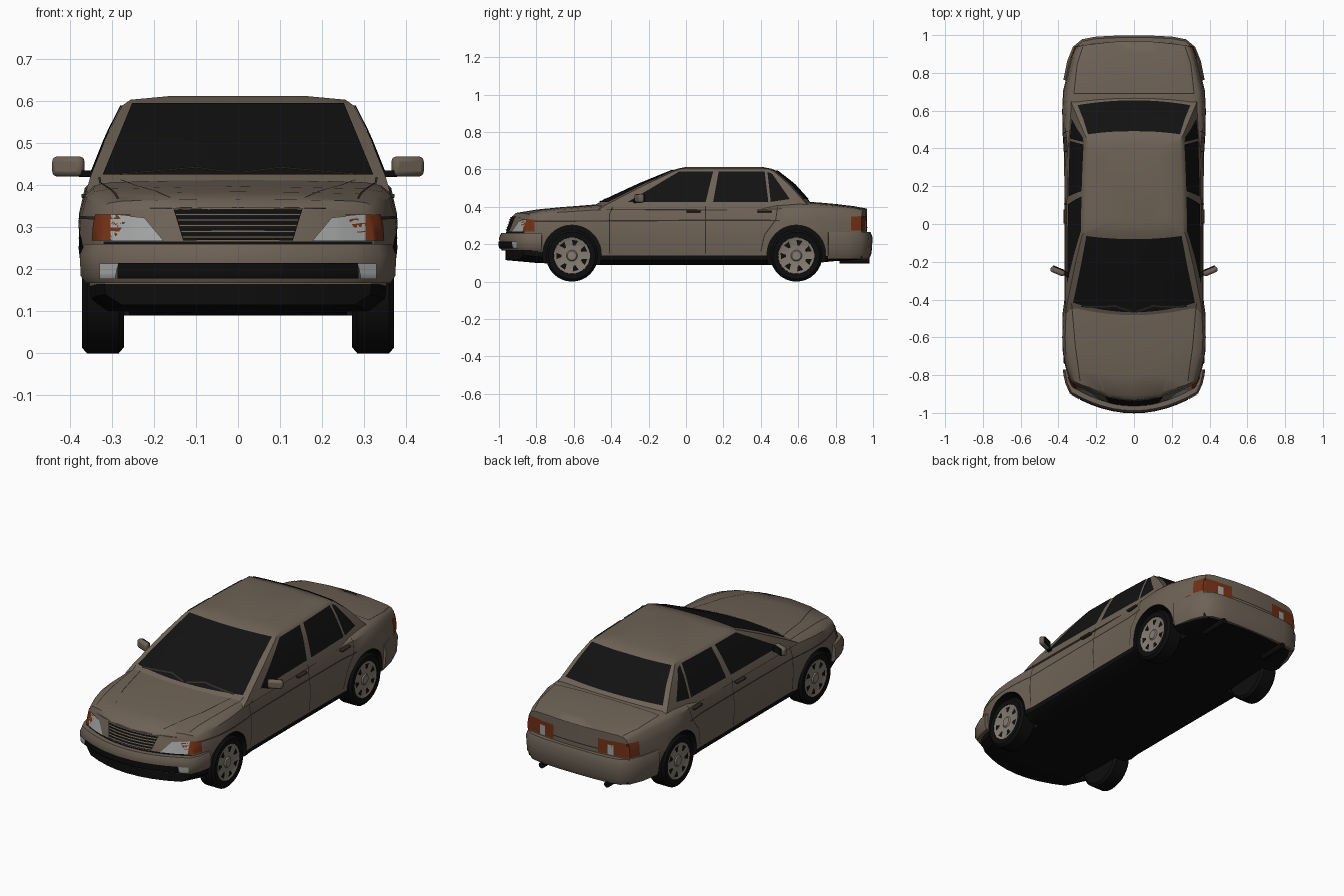
import bpy, bmesh, math
from mathutils import Vector
from mathutils.bvhtree import BVHTree

if "Cube" in bpy.data.objects:
    bpy.data.objects.remove(bpy.data.objects["Cube"])


def material(name, *rgb):
    m = bpy.data.materials.new(name)
    m.use_nodes = True
    m.diffuse_color = (*rgb, 1)
    m.node_tree.nodes["Principled BSDF"].inputs["Base Color"].default_value = (*rgb, 1)
    return m


paint = material("tan paint", .155, .122, .092)
black = material("black rubber", .004, .004, .004)
glass = material("dark glass", .006, .006, .006)
seam_mat = material("seam brown", .03, .025, .02)
lens = material("clear lens", .36, .37, .37)
amber = material("amber lens", .17, .03, .008)
alloy = material("wheel alloy", .23, .2, .165)


def make(name, verts, faces, mats, index=None, angle=35):
    """Build a clean smooth-shaded mesh object."""
    bm = bmesh.new()
    vs = [bm.verts.new(v) for v in verts]
    for i, f in enumerate(faces):
        face = bm.faces.new([vs[k] for k in f])
        face.material_index = index[i] if index else 0
    bmesh.ops.remove_doubles(bm, verts=bm.verts, dist=1e-5)
    bmesh.ops.dissolve_degenerate(bm, edges=bm.edges, dist=1e-5)
    bmesh.ops.recalc_face_normals(bm, faces=bm.faces)
    me = bpy.data.meshes.new(name)
    bm.to_mesh(me)
    bm.free()
    ob = bpy.data.objects.new(name, me)
    bpy.context.collection.objects.link(ob)
    for m in mats:
        me.materials.append(m)
    smooth(ob, angle)
    return ob


def smooth(ob, angle=35):
    bpy.ops.object.select_all(action='DESELECT')
    ob.select_set(True)
    bpy.context.view_layer.objects.active = ob
    bpy.ops.object.shade_smooth_by_angle(angle=math.radians(angle))


def loft(rings, caps=True):
    n = len(rings[0])
    verts = [p for r in rings for p in r]
    faces = [(j * n + i, j * n + (i + 1) % n, (j + 1) * n + (i + 1) % n, (j + 1) * n + i)
             for j in range(len(rings) - 1) for i in range(n)]
    if caps:
        faces += [tuple(range(n)), tuple(range(len(verts) - n, len(verts)))]
    return verts, faces


# Lower body: y, half width, bottom, sill, top, plan bow
stations = [(-.965, .325, .115, .165, .348, .1), (-.91, .343, .11, .165, .367, .09),
            (-.8, .362, .1, .16, .385, .04), (-.68, .38, .095, .15, .397, 0),
            (-.6, .384, .09, .14, .403, 0), (-.48, .379, .09, .14, .413, 0),
            (-.4, .368, .09, .14, .415, 0), (0, .368, .09, .14, .412, 0),
            (.4, .37, .09, .14, .415, 0), (.5, .381, .09, .14, .42, 0),
            (.6, .384, .095, .14, .426, 0), (.7, .377, .1, .14, .424, 0),
            (.8, .352, .11, .135, .415, 0), (.9, .33, .115, .135, .403, -.01),
            (.968, .312, .12, .135, .39, -.03)]


def half_profile(st):
    y, w, zb, zs, zt, bow = st
    up = [(1, 0), (.985, .48), (.95, .82), (.9, .92), (.8, .965), (.4, .99), (0, 1)]
    pts = [(0, zb), (.85, zb), (.97, (zb + zs) / 2), (.98, zs)]
    return pts + [(f, .25 + (zt - .25) * h) for f, h in up]


def body_point(st, f, z):
    y, w, bow = st[0], st[1], st[5]
    lean = .35 * max(0, z - .25) if st is stations[0] else 0
    return (f * w, y + bow * f * f + lean, z)


rings = []
for st in stations:
    half = half_profile(st)
    rings.append([body_point(st, f, z) for f, z in half] +
                 [body_point(st, -f, z) for f, z in half[-2:0:-1]])
verts, faces = loft(rings, False)
n = len(rings[0])
dark = [int(min(i, n - 1 - i) < 3) for _ in stations[1:] for i in range(n)]
for st in (stations[0], stations[-1]):
    half, base, cols = half_profile(st), len(verts), 9
    for f, z in half:
        verts += [body_point(st, f * (k / 4 - 1), z) for k in range(cols)]
    for i in range(len(half) - 1):
        for k in range(cols - 1):
            a = base + i * cols + k
            faces.append((a, a + 1, a + cols + 1, a + cols))
            dark.append(int(i < 3))
body = make("body_shell", verts, faces, [paint, black], dark)

# Cabin: z, half width, front y, rear y, front bow, rear bow
levels = [(.385, .362, -.53, .71, .06, .03), (.42, .352, -.47, .67, .06, .03),
          (.52, .312, -.255, .58, .04, .03), (.59, .276, -.085, .49, .02, .02),
          (.604, .256, -.045, .455, .02, .02), (.613, .16, .0, .41, .01, .01)]
rings = []
for z, w, yf, yr, bf, br in levels:
    ts = [k / 5 - 1 for k in range(11)]
    side = []
    for k in range(1, 8):
        s = k / 8
        side.append((w * (1 - .06 * s * s), yf + bf + (yr - br - yf - bf) * s))
    plan = [(t * w, yf + bf * t * t) for t in ts] + side
    plan += [(-t * w * .94, yr - br * t * t) for t in ts]
    plan += [(-x, y) for x, y in reversed(side)]
    rings.append([(x, y, z) for x, y in plan])
cabin = make("cabin", *loft(rings), [paint])


def sweep(name, half_path, profile, mat):
    """Carry a closed profile along a mirrored plan path."""
    path = [Vector((-x, y)) for x, y in reversed(half_path[1:])] + [Vector(p) for p in half_path]
    rings = []
    for i, p in enumerate(path):
        t = path[min(i + 1, len(path) - 1)] - path[max(i - 1, 0)]
        nrm = Vector((t.y, -t.x)).normalized()
        if nrm.dot(p) < 0:
            nrm = -nrm
        rings.append([(p.x + nrm.x * d, p.y + nrm.y * d, z) for d, z in profile])
    return make(name, *loft(rings), [mat])


front_path = [(k * .055, -.985 + .9 * (k * .055) ** 2) for k in range(7)]
front_path += [(.35, -.84), (.359, -.8), (.363, -.77)]
front_bumper = sweep("front_bumper", front_path, [(-.04, .167), (0, .167), (.012, .185),
                     (.014, .235), (.003, .26), (-.04, .26)], paint)
rear_path = [(0, .984), (.1, .983), (.2, .978), (.27, .965), (.312, .93), (.34, .86), (.36, .76)]
rear_bumper = sweep("rear_bumper", rear_path, [(-.04, .122), (-.005, .122), (.008, .15),
                    (.014, .235), (.003, .265), (-.04, .265)], paint)

# Thin plates laid on the shell
vs, fs = [], []
for ob in (body, cabin, front_bumper, rear_bumper):
    fs += [[i + len(vs) for i in p.vertices] for p in ob.data.polygons]
    vs += [v.co.copy() for v in ob.data.vertices]
shell = BVHTree.FromPolygons(vs, fs)


def land(axis, u, v, s, off):
    o, d = {"side": ((s * .66, u, v), (-s, 0, 0)), "front": ((s * u, -1.3, v), (0, 1, 0)),
            "back": ((s * u, 1.3, v), (0, -1, 0)), "top": ((s * u, v, .7), (0, 0, -1))}[axis]
    o, d = Vector(o), Vector(d)
    hit = shell.ray_cast(o, d)
    if hit[0] is None:
        hit = shell.find_nearest(o + d * .3)
    nrm = hit[1] if hit[1].dot(d) < 0 else -hit[1]
    return hit[0] + nrm * off


def plates(name, axis, quads, mat, off=.004, mirror=True, nu=10, nv=6):
    verts, faces = [], []
    for s in ((1, -1) if mirror else (1,)):
        for a, b, c, d in quads:
            base = len(verts)
            for j in range(nv + 1):
                for i in range(nu + 1):
                    p = Vector(a).lerp(Vector(b), i / nu)
                    q = Vector(d).lerp(Vector(c), i / nu)
                    verts.append(land(axis, *p.lerp(q, j / nv), s, off))
            for j in range(nv):
                for i in range(nu):
                    k = base + j * (nu + 1) + i
                    faces.append((k, k + 1, k + nu + 2, k + nu + 1))
    return make(name, verts, faces, [mat])


def seam(name, axis, points, width=.005, mat=seam_mat, off=.002, mirror=True):
    quads = []
    for a, b in zip(points, points[1:]):
        a, b = Vector(a), Vector(b)
        h = Vector((a.y - b.y, b.x - a.x)).normalized() * width / 2
        quads.append((a - h, b - h, b + h, a + h))
    return plates(name, axis, quads, mat, off, mirror, 14, 1)


def slab(u0, u1, z0, z1):
    return ((u0, z0), (u1, z0), (u1, z1), (u0, z1))


# Windows
plates("windscreen", "front", [((-.322, .422), (.322, .422), (.252, .592), (-.252, .592))],
       glass, mirror=False, nu=20, nv=10)
plates("rear_window", "back", [((-.298, .44), (.298, .44), (.243, .59), (-.243, .59))],
       glass, mirror=False, nu=20, nv=10)
plates("side_windows", "side", [((-.31, .425), (.105, .425), (.145, .588), (-.035, .588)),
       ((.145, .425), (.44, .425), (.42, .588), (.175, .588)),
       ((.453, .425), (.555, .44), (.46, .575), (.435, .585))], glass)

# Lamps, grille and bumper openings
plates("headlamps", "front", [((.175, .266), (.302, .266), (.302, .33), (.222, .322))], lens)
plates("front_signals", "front", [slab(.304, .325, .268, .33)], amber)
plates("front_signal_sides", "side", [slab(-.875, -.81, .268, .33)], amber)
plates("tail_lamps", "back", [slab(.225, .308, .272, .35)], amber)
plates("tail_lamp_sides", "side", [slab(.88, .962, .272, .348)], amber)
plates("reverse_lamps", "back", [slab(.19, .224, .272, .325)], lens)
plates("grille", "front", [((-.13, .268), (.13, .268), (.153, .344), (-.153, .344))],
       black, mirror=False)
bars = [.272 + k * .0135 for k in range(6)]
plates("grille_bars", "front", [slab(-.13 - (z - .27) * .3, .13 + (z - .27) * .3, z, z + .005)
       for z in bars], paint, .008, False, nv=1)
plates("front_intake", "front", [slab(-.285, .285, .18, .215)], black, mirror=False, nu=20)
plates("fog_lamps", "front", [((.29, .18), (.328, .18), (.328, .214), (.283, .214))], lens, .005)

# Panel seams
seam("door_seams", "side", [(.105, .15), (.105, .405)])
seam("front_door_seams", "side", [(-.41, .15), (-.41, .36), (-.39, .4)])
seam("rear_door_seams", "side", [(.4, .16), (.42, .25), (.48, .33), (.49, .4)])
seam("side_mouldings", "side", [(-.81, .322), (0, .327), (.5, .327)], .007)
seam("bonnet_edges", "top", [(.285, -.83), (.31, -.65), (.33, -.42)])
seam("bonnet_creases", "top", [(.16, -.88), (.24, -.66), (.28, -.45)], .004, paint, .004)
seam("boot_edges", "top", [(.27, .94), (.3, .85), (.318, .69)])
seam("boot_front_seam", "top", [(-.318, .69), (.318, .69)], mirror=False)
seam("boot_lower_seam", "back", [(-.19, .29), (.19, .29)], .006, mirror=False)
seam("bumper_gap", "front", [(-.32, .263), (.32, .263)], .006, black, mirror=False)
seam("wipers", "front", [(.01, .424), (.1, .436), (.28, .42)], .004, seam_mat, .008)


def lathe(name, profile, mat, x, y, z, s, segs=32):
    """Turn (offset, radius) points about a wheel axle."""
    rings = [[(x * s + d * s, y + r * math.cos(k * math.tau / segs),
               z + r * math.sin(k * math.tau / segs)) for k in range(segs)] for d, r in profile]
    verts, faces = loft(rings, False)
    return make(name, verts, faces, [mat])


# Wheels and arches
for s, side in ((1, "left"), (-1, "right")):
    for y, end in ((-.61, "front"), (.59, "rear")):
        tag = f"{end}_{side}_"
        lathe(tag + "tyre", [(-.05, 0), (-.05, .125), (-.038, .139), (.038, .139), (.05, .125),
                             (.048, .098), (.034, .094), (.034, 0)], black, .322, y, .139, s)
        lathe(tag + "rim", [(.034, .098), (.047, .097), (.045, .088), (.042, .08), (.041, .03),
                            (.047, .024), (.047, 0)], alloy, .322, y, .139, s)
        verts, faces = [], []
        for k in range(7):
            a = k * math.tau / 7 + .2
            for r, da in ((.055, -.1), (.055, .1), (.085, .2), (.085, -.2)):
                verts.append((s * .3665, y + r * math.sin(a + da), .139 + r * math.cos(a + da)))
            faces.append(tuple(range(k * 4, k * 4 + 4)))
        make(tag + "rim_openings", verts, faces, [black])
        cutter = lathe("arch_cutter", [(-.08, 0), (-.08, .157), (.1, .157), (.1, 0)],
                       black, .34, y, .145, s, 40)
        mod = body.modifiers.new("arch", 'BOOLEAN')
        mod.operation, mod.solver, mod.object = 'DIFFERENCE', 'EXACT', cutter
        mod.material_mode = 'TRANSFER'
        bpy.context.view_layer.objects.active = body
        bpy.ops.object.modifier_apply(modifier=mod.name)
        bpy.data.objects.remove(cutter)
smooth(body)


def box(name, loc, size, mat, turn=0, bevel=.008):
    bpy.ops.mesh.primitive_cube_add(size=1, location=loc, rotation=(0, 0, turn))
    ob = bpy.context.object
    ob.name, ob.scale = name, size
    bpy.ops.object.transform_apply(location=False, rotation=False)
    ob.data.materials.append(mat)
    mod = ob.modifiers.new("soft", 'BEVEL')
    mod.width, mod.segments = bevel, 2
    smooth(ob)


# Mirrors, handles and exhausts
for s, side in ((1, "left"), (-1, "right")):
    box(side + "_mirror", (s * .404, -.25, .445), (.08, .032, .048), paint, s * .4, .012)
    box(side + "_mirror_glass", (s * .398, -.234, .445), (.066, .006, .038), glass, s * .4, .002)
    box(side + "_mirror_arm", (s * .358, -.265, .428), (.04, .025, .016), black, s * .4, .003)
    for y, end in ((.04, "front"), (.42, "rear")):
        box(f"{end}_{side}_handle", (s * .362, y, .375), (.022, .075, .01), seam_mat, 0, .003)
    bpy.ops.mesh.primitive_cylinder_add(vertices=16, radius=.016, depth=.16,
                                        location=(s * .2, .9, .112), rotation=(math.pi / 2, 0, 0))
    bpy.context.object.name = side + "_exhaust"
    bpy.context.object.data.materials.append(black)
    smooth(bpy.context.object)
